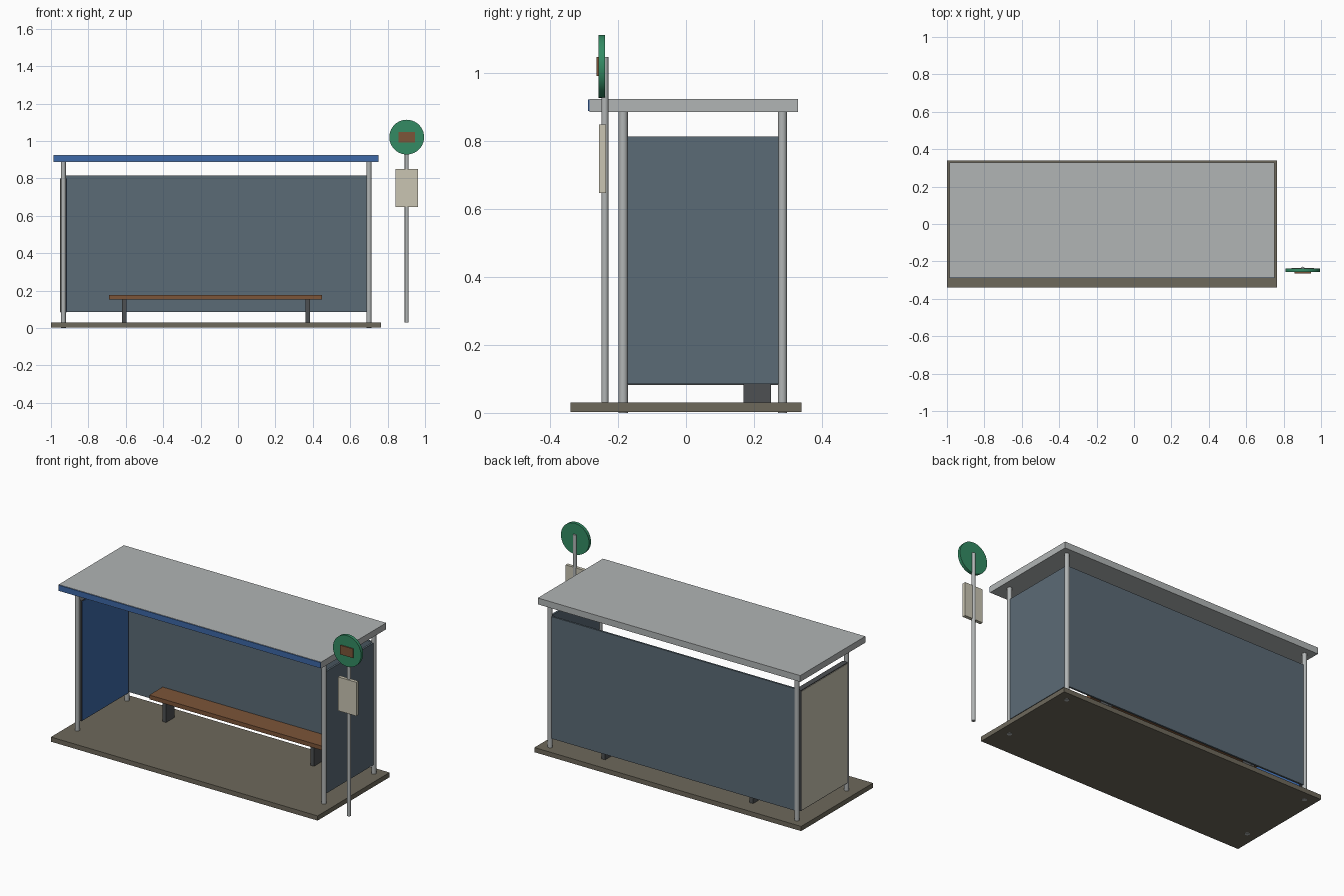
import bpy
import math

cube = bpy.data.objects.get("Cube")
if cube:
    bpy.data.objects.remove(cube, do_unlink=True)


def material(name, r, g, b):
    """Flat material from linear colour."""
    m = bpy.data.materials.new(name)
    m.use_nodes = True
    m.diffuse_color = (r, g, b, 1)
    bsdf = next(n for n in m.node_tree.nodes if n.type == 'BSDF_PRINCIPLED')
    bsdf.inputs["Base Color"].default_value = (r, g, b, 1)
    return m


METAL = material("light_metal", 0.44, 0.46, 0.46)
GLASS = material("blue_grey_glass", 0.105, 0.145, 0.18)
BLUE = material("blue", 0.047, 0.14, 0.39)
GREEN = material("sign_green", 0.034, 0.26, 0.127)
WOOD = material("brown_wood", 0.2, 0.09, 0.04)
BEIGE = material("beige", 0.59, 0.56, 0.45)
STONE = material("olive_paving", 0.155, 0.14, 0.105)
DARK = material("dark_grey", 0.075, 0.08, 0.085)


def box(name, x, y, z, mat):
    """Box from (min, max) pairs on each axis."""
    centre = [(a + b) / 2 for a, b in (x, y, z)]
    bpy.ops.mesh.primitive_cube_add(size=1, location=centre)
    ob = bpy.context.object
    ob.name = name
    ob.scale = [b - a for a, b in (x, y, z)]
    bpy.ops.object.transform_apply(location=False, rotation=False, scale=True)
    ob.data.materials.append(mat)
    return ob


def cylinder(name, centre, radius, depth, mat, sides=24, tilt=0):
    bpy.ops.mesh.primitive_cylinder_add(vertices=sides, radius=radius, depth=depth,
                                        location=centre, rotation=(tilt, 0, 0))
    ob = bpy.context.object
    ob.name = name
    ob.data.materials.append(mat)
    bpy.ops.object.shade_smooth_by_angle(angle=math.radians(40))
    return ob


# Paved base and flat roof with its coloured front edge
box("base_slab", (-1, 0.765), (-0.34, 0.34), (0.002, 0.03), STONE)
box("roof", (-0.987, 0.75), (-0.285, 0.33), (0.887, 0.925), METAL)
box("roof_front_strip", (-0.987, 0.75), (-0.289, -0.285), (0.89, 0.923), BLUE)

# Corner posts
POST_X = {"right": -0.934, "left": 0.7}
POST_Y = {"front": -0.185, "back": 0.284}
for side, x in POST_X.items():
    for end, y in POST_Y.items():
        cylinder(f"{end}_{side}_post", (x, y, 0.445), 0.0135, 0.89, METAL)

# Glass walls
GLASS_Z = (0.085, 0.815)
box("back_glass", (-0.922, 0.688), (0.279, 0.29), GLASS_Z, GLASS)
box("left_glass", (0.694, 0.706), (-0.173, 0.272), GLASS_Z, GLASS)

# Poster case on the right-hand end: dark frame, one plate on each face
box("poster_frame", (-0.95, -0.916), (-0.172, 0.271), (0.082, 0.803), DARK)
PLATE_Y, PLATE_Z = (-0.168, 0.267), (0.087, 0.798)
box("outer_poster", (-0.953, -0.949), PLATE_Y, PLATE_Z, BEIGE)
box("inner_poster", (-0.917, -0.913), PLATE_Y, PLATE_Z, BLUE)

# Bench
box("bench_seat", (-0.69, 0.45), (0.147, 0.273), (0.153, 0.178), WOOD)
for side, x in (("right", -0.607), ("left", 0.372)):
    box(f"bench_{side}_leg", (x - 0.012, x + 0.012), (0.17, 0.25), (0.029, 0.155), DARK)

# Stop sign post with round sign, inset plate and timetable board
SIGN_X = 0.902
cylinder("sign_pole", (SIGN_X, -0.239, 0.539), 0.0105, 1.018, METAL)
cylinder("round_sign", (SIGN_X, -0.248, 1.021), 0.093, 0.019, GREEN,
         sides=40, tilt=math.pi / 2)
box("sign_plate", (SIGN_X - 0.043, SIGN_X + 0.043), (-0.264, -0.257), (0.993, 1.048), WOOD)
box("timetable_board", (SIGN_X - 0.06, SIGN_X + 0.06), (-0.256, -0.236), (0.648, 0.85), BEIGE)
